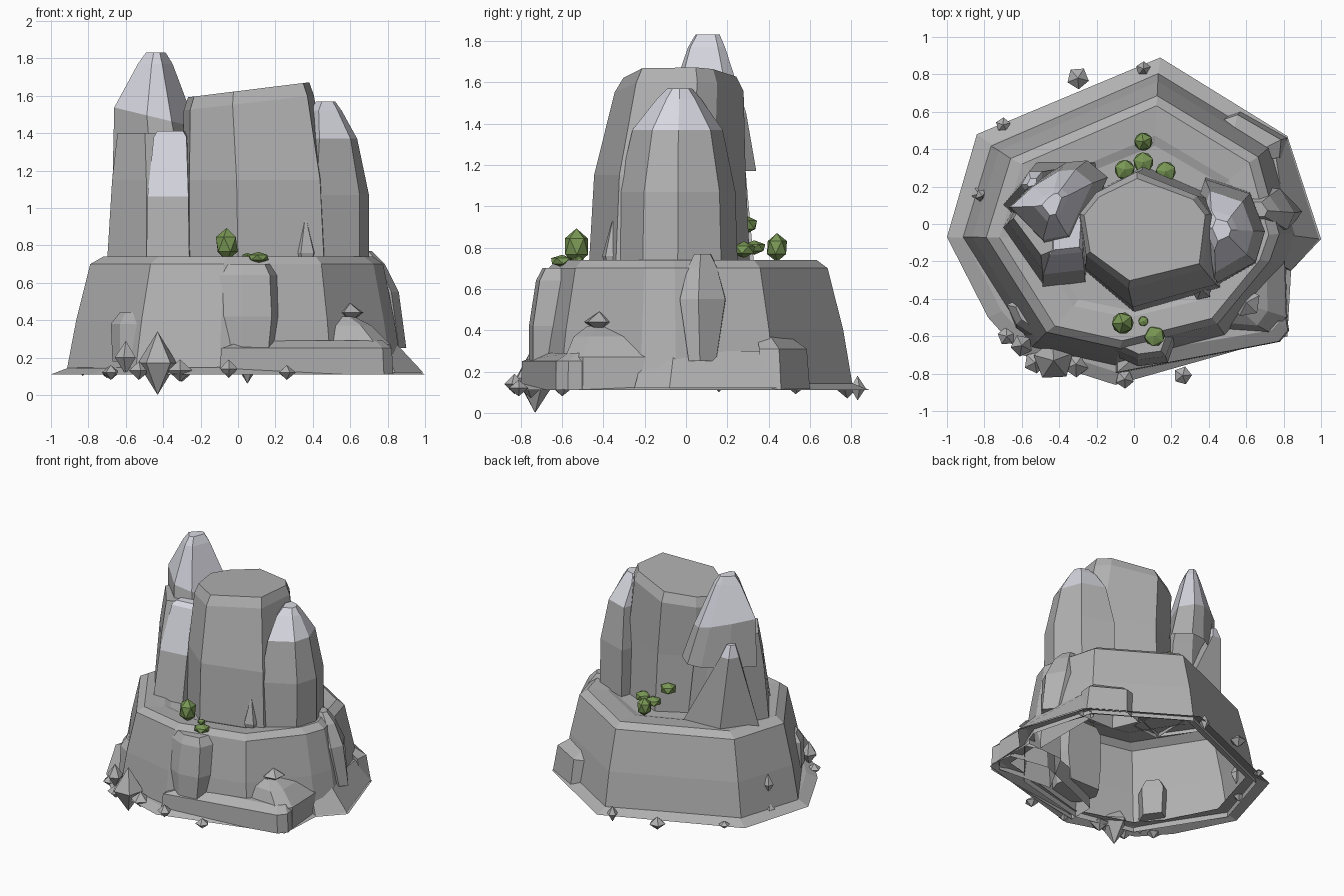
import bpy
import bmesh
import math
from mathutils import Vector, Matrix

default_cube = bpy.data.objects.get("Cube")
if default_cube:
    bpy.data.objects.remove(default_cube, do_unlink=True)


def make_material(name, colour):
    material = bpy.data.materials.new(name)
    material.use_nodes = True
    material.diffuse_color = (*colour, 1)
    material.node_tree.nodes["Principled BSDF"].inputs["Base Color"].default_value = (*colour, 1)
    return material


rock = make_material("rock grey", (.44, .44, .44))
pale = make_material("pale peak grey", (.69, .69, .76))
leaf = make_material("bush green", (.19, .31, .09))


def finish(name, bm, materials):
    """Turn a bmesh into a flat shaded object."""
    bmesh.ops.recalc_face_normals(bm, faces=bm.faces)
    mesh = bpy.data.meshes.new(name)
    bm.to_mesh(mesh)
    bm.free()
    for material in materials:
        mesh.materials.append(material)
    obj = bpy.data.objects.new(name, mesh)
    bpy.context.scene.collection.objects.link(obj)
    return obj


def loft(name, outline, rows, pale_from=None, top=True, bottom=False):
    """Stack scaled copies of an outline.

    Each row is height, x scale, y scale, then optional x shift, y shift and tilt.
    Rows from pale_from upward get the pale material.
    """
    bm = bmesh.new()
    centre = sum((Vector(p) for p in outline), Vector((0, 0))) / len(outline)
    rings = []
    for row in rows:
        z, sx, sy, dx, dy, tilt = (tuple(row) + (0, 0, 0))[:6]
        ring = []
        for x, y in outline:
            offset = x - centre.x
            ring.append(bm.verts.new((centre.x + offset * sx + dx,
                                      centre.y + (y - centre.y) * sy + dy,
                                      z + offset * tilt)))
        rings.append(ring)
    count = len(outline)
    for level, (low, high) in enumerate(zip(rings, rings[1:])):
        for i in range(count):
            j = (i + 1) % count
            face = bm.faces.new((low[i], low[j], high[j], high[i]))
            face.material_index = int(pale_from is not None and level >= pale_from)
    if top:
        face = bm.faces.new(rings[-1])
        face.material_index = int(pale_from is not None)
    if bottom:
        bm.faces.new(rings[0])
    return finish(name, bm, (rock, pale))


def spike(name, x, y, z, radius, height, sides=5):
    """A pointed shard, tapering both up and down."""
    bm = bmesh.new()
    tip = bm.verts.new((x, y, z + height))
    root = bm.verts.new((x, y, z - height))
    ring = []
    for i in range(sides):
        angle = math.tau * i / sides + x * sides
        ring.append(bm.verts.new((x + radius * math.cos(angle), y + radius * math.sin(angle), z)))
    for i in range(sides):
        j = (i + 1) % sides
        bm.faces.new((ring[i], ring[j], tip))
        bm.faces.new((ring[j], ring[i], root))
    return finish(name, bm, (rock,))


def bush(name, x, y, z, radius, height):
    bm = bmesh.new()
    matrix = (Matrix.Translation((x, y, z)) @ Matrix.Rotation(x + y, 4, "Z")
              @ Matrix.Diagonal((radius, radius, height, 1)))
    bmesh.ops.create_icosphere(bm, subdivisions=1, radius=1, matrix=matrix)
    return finish(name, bm, (leaf,))


# Hollow base with a bevelled rim and a slightly sunken terrace
loft("base_rock",
     [(-.92, -.07), (-.55, -.66), (-.1, -.76), (.5, -.61), (.82, -.22),
      (.88, -.05), (.75, .43), (.13, .81), (-.77, .42)],
     [(.11, 1, 1), (.4, .945, .945), (.7, .87, .86), (.74, .8, .8), (.73, .64, .62), (.715, .6, .56)])

# Thin skirt spreading around the foot
loft("foot_skirt",
     [(-1, -.07), (-.78, -.5), (-.6, -.7), (-.1, -.86), (.82, -.6),
      (.84, -.25), (1, -.08), (.82, .47), (.14, .89), (-.84, .48)],
     [(.11, 1, 1), (.145, .91, .91), (.15, .84, .84)], top=False)
loft("right_foot_wedge",
     [(.7, .4), (.7, -.2), (.84, -.25), (.99, -.08), (.82, .45)],
     [(.12, 1, 1), (.3, .4, .85, -.06)])

# Central peak
loft("central_peak",
     [(-.3, .03), (-.26, -.25), (0, -.47), (.46, -.34), (.5, .03),
      (.42, .15), (.05, .31), (-.2, .17)],
     [(.71, 1, 1), (1.15, .97, .94, -.01), (1.56, .87, .8, -.04, .04, .1),
      (1.63, .81, .7, -.04, .04, .1)])

# Tall peak with its overhanging pale cap and two buttresses
loft("tall_peak",
     [(-.7, -.02), (-.49, -.32), (-.22, -.2), (-.16, .2), (-.32, .25), (-.6, .16)],
     [(.71, 1, 1), (1.15, .87, .83, -.01, .02), (1.4, .7, .66, -.03, .04)])
loft("tall_peak_cap",
     [(-.67, .09), (-.46, -.13), (-.3, -.1), (-.14, .25), (-.25, .34), (-.36, .33), (-.52, .23)],
     [(1.17, 1, 1), (1.48, .83, .8, -.04, -.01, -.2), (1.77, .35, .38, -.05, -.03),
      (1.83, .2, .25, -.05, -.03)],
     pale_from=1)
loft("back_buttress",
     [(-.7, .1), (-.61, .0), (-.2, .1), (-.2, .33), (-.52, .33)],
     [(.71, 1, 1), (1.27, .22, .3, -.1, .06), (1.36, .1, .14, -.1, .05)],
     pale_from=1)
loft("front_buttress",
     [(-.49, -.34), (-.26, -.31), (-.24, .05), (-.48, .05)],
     [(.71, 1, 1), (1.06, .95, .85, 0, .04), (1.38, .76, .65, .01, .1), (1.41, .6, .5, .01, .1)],
     pale_from=1)

# Right peak with pale cap
loft("right_peak",
     [(.42, -.34), (.65, -.21), (.7, -.04), (.62, .17), (.38, .25), (.3, 0)],
     [(.71, 1, 1), (1.07, 1, .96), (1.37, .72, .74, -.01), (1.52, .44, .36, -.04),
      (1.57, .25, .2, -.04)],
     pale_from=2)

# Boulders leaning on the base
loft("front_boulder",
     [(-.16, -.57), (-.11, -.7), (.02, -.76), (.18, -.74), (.23, -.6), (.2, -.48), (-.1, -.48)],
     [(.2, .85, 1), (.42, 1, 1), (.64, .93, .9, 0, .02), (.7, .74, .75, 0, .03)], bottom=True)
loft("front_ledge",
     [(-.1, -.8), (.78, -.63), (.83, -.57), (.8, -.4), (.5, -.35), (-.1, -.6)],
     [(.11, 1, 1), (.25, .98, .97), (.29, .8, .7, .02, .04)])
loft("corner_boulder",
     [(.3, -.56), (.74, -.59), (.82, -.5), (.81, -.18), (.5, -.2)],
     [(.11, 1, 1), (.27, .97, .97), (.37, .7, .85, -.05, .02), (.42, .35, .5, -.08, .02)])
loft("right_boulder",
     [(.6, -.03), (.86, -.03), (.9, .06), (.82, .19), (.6, .2)],
     [(.25, 1, .6), (.55, 1, 1, -.04), (.7, .75, .65, -.08), (.77, .4, .35, -.1)], bottom=True)
loft("back_right_boulder",
     [(.5, .36), (.81, .36), (.82, .46), (.57, .6), (.42, .55)],
     [(.11, 1, 1), (.31, .93, .96, -.02, -.01), (.38, .65, .6, -.06, -.06)])
loft("left_boulder",
     [(-.69, -.45), (-.64, -.56), (-.55, -.62), (-.5, -.52), (-.6, -.4)],
     [(.18, .8, .9), (.38, 1, .95, .01, .02), (.44, .6, .6, .02, .03)], bottom=True)

# Small stone shards around the foot and beside the right peak
shards = [
    (-.6, -.65, .2, .06, .09), (-.43, -.73, .17, .11, .17), (-.31, -.75, .13, .07, .06),
    (-.53, -.74, .13, .06, .05), (-.05, -.83, .14, .05, .05), (.26, -.81, .12, .05, .04),
    (-.3, .78, .12, .06, .05), (.05, .83, .12, .04, .06), (-.7, .53, .12, .04, .03),
    (-.81, .15, .32, .04, .08), (.6, -.42, .44, .08, .05), (-.68, -.6, .12, .05, .04),
    (-.83, .16, .14, .04, .04), (.36, -.35, .76, .06, .2),
]
for number, values in enumerate(shards, 1):
    spike(f"stone_shard_{number}", *values)

# Bushes on the terrace
bushes = [
    (-.06, -.53, .805, .065, .088), (.11, -.6, .735, .06, .03), (.05, -.52, .74, .03, .02),
    (.05, .44, .8, .055, .07), (.05, .33, .8, .06, .035), (-.05, .29, .91, .06, .045),
    (.17, .28, .79, .06, .04),
]
for number, values in enumerate(bushes, 1):
    bush(f"bush_{number}", *values)
